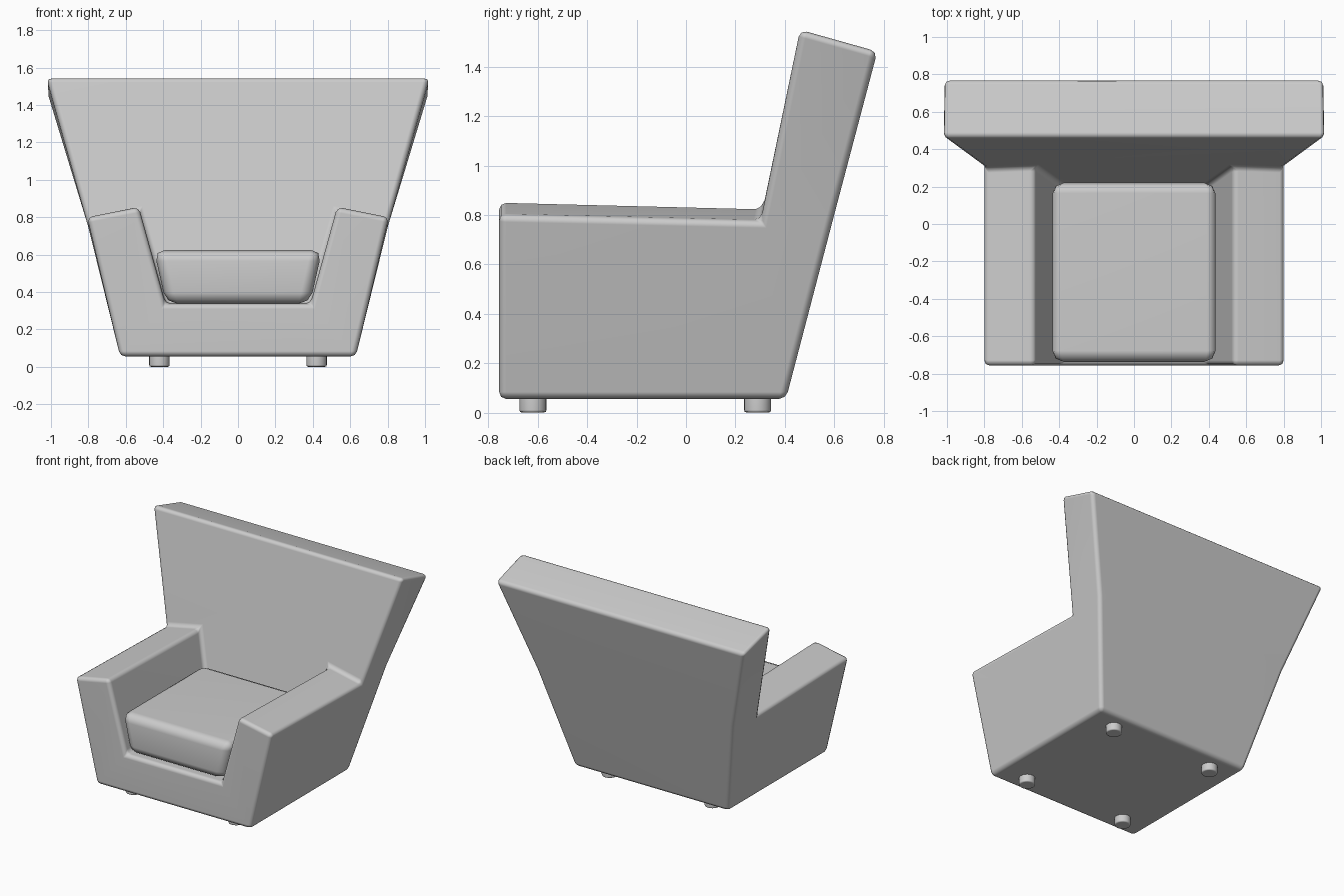
import bpy, bmesh

if "Cube" in bpy.data.objects:
    bpy.data.objects.remove(bpy.data.objects["Cube"])

def finish(ob, width, segments=2):
    """Rounded edges and smooth shading."""
    for p in ob.data.polygons:
        p.use_smooth = True
    b = ob.modifiers.new("round", 'BEVEL')
    b.width, b.segments = width, segments
    b.limit_method, b.angle_limit = 'ANGLE', 0.6
    ob.modifiers.new("normals", 'WEIGHTED_NORMAL')

def mirrored_mesh(name, pts, strips, side_faces, width):
    """Right-half points; strips cross x=0, side faces are copied to the left."""
    bm = bmesh.new()
    r = {k: bm.verts.new(p) for k, p in pts.items()}
    l = {k: bm.verts.new((-p[0], p[1], p[2])) for k, p in pts.items()}
    for s in strips:
        keys = s.split()
        bm.faces.new([r[k] for k in keys] + [l[k] for k in reversed(keys)])
    for s in side_faces:
        for side in (r, l):
            bm.faces.new([side[k] for k in s.split()])
    bmesh.ops.recalc_face_normals(bm, faces=bm.faces[:])
    me = bpy.data.meshes.new(name)
    bm.to_mesh(me)
    bm.free()
    ob = bpy.data.objects.new(name, me)
    bpy.context.collection.objects.link(ob)
    finish(ob, width)
    return ob

# Shell: base, flared arms and reclined backrest in one piece
shell = {
    "A0": (0.630, -0.757, 0.055), "A1": (0.630, 0.405, 0.055),   # base
    "B0": (0.807, -0.757, 0.800), "B1": (0.807, 0.302, 0.775),   # arm outer top
    "C0": (0.530, -0.757, 0.855), "C1": (0.530, 0.312, 0.828),   # arm inner top
    "D0": (0.388, -0.757, 0.338), "D1": (0.388, 0.210, 0.338),   # seat well
    "B2": (0.807, 0.600, 0.800),
    "T1": (1.025, 0.462, 1.550), "T2": (1.020, 0.775, 1.462),    # backrest top
}
mirrored_mesh("armchair_shell", shell,
              ["A0 A1", "D0 D1", "T1 T2", "A1 B2 T2", "A0 B0 C0 D0", "D1 C1 B1 T1"],
              ["A0 A1 B2 B1 B0", "B1 B2 T2 T1", "B0 B1 C1 C0", "C0 C1 D1 D0"], 0.07)

# Seat cushion, tapering downwards
cushion = {
    "a": (0.385, -0.737, 0.338), "b": (0.385, 0.205, 0.338),
    "c": (0.450, -0.737, 0.625), "d": (0.450, 0.225, 0.625),
}
mirrored_mesh("seat_cushion", cushion, ["a b", "c d", "a c", "b d"], ["a b d c"], 0.06)

# Feet
for x in (-0.42, 0.42):
    for y in (-0.62, 0.29):
        bpy.ops.mesh.primitive_cylinder_add(vertices=20, radius=0.055, depth=0.08,
                                            location=(x, y, 0.04))
        foot = bpy.context.object
        foot.name = "foot"
        finish(foot, 0.01)
